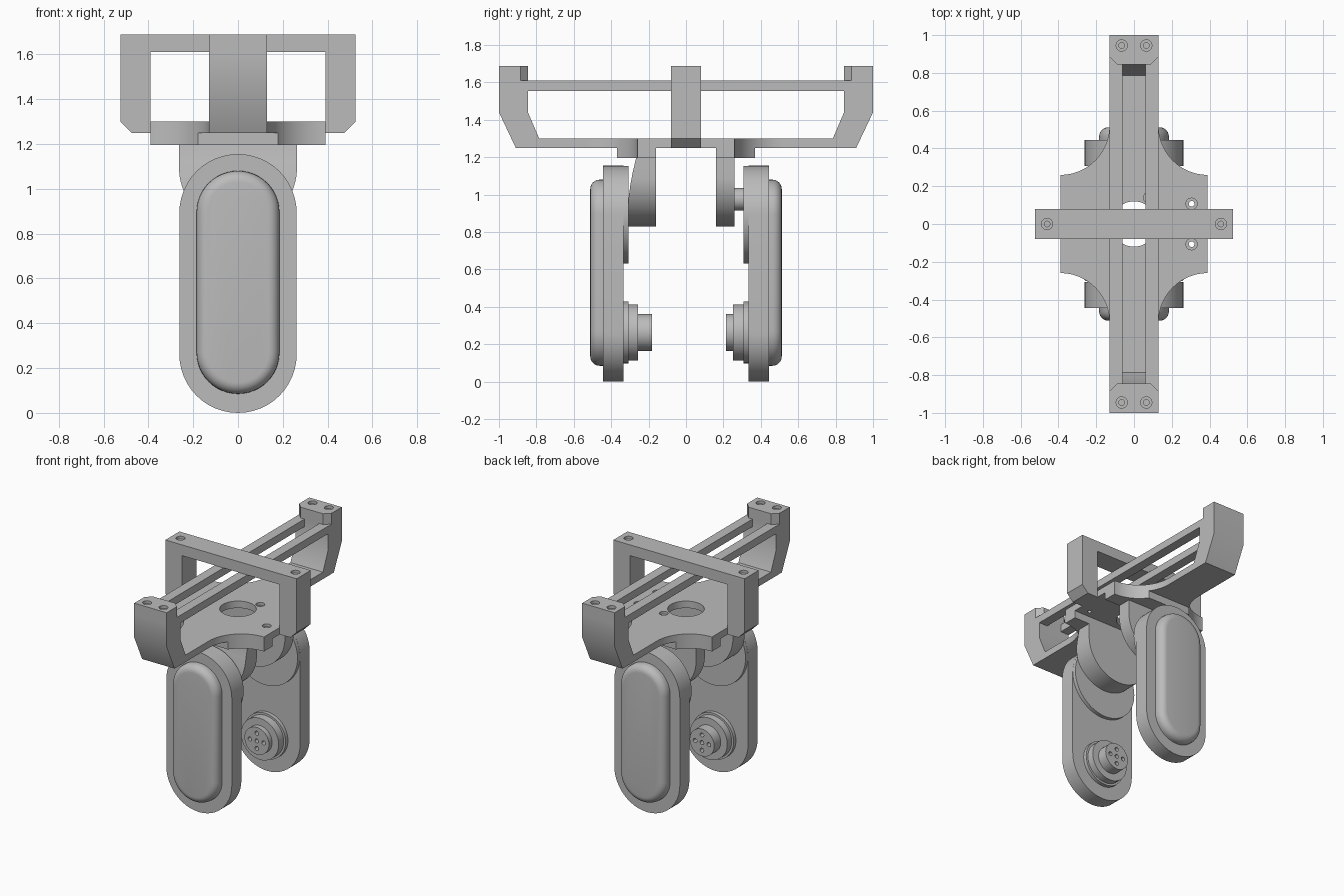
import bpy, bmesh, math
from mathutils import Vector

cube = bpy.data.objects.get("Cube")
if cube:
    bpy.data.objects.remove(cube, do_unlink=True)

grey = bpy.data.materials.new("matte grey")
grey.use_nodes = True
COLOUR = (0.5, 0.5, 0.5, 1)
grey.diffuse_color = COLOUR
grey.node_tree.nodes["Principled BSDF"].inputs["Base Color"].default_value = COLOUR


def prism(name, pts, lo, hi, axis):
    """Extrude a 2D outline from lo to hi along an axis."""
    place = {"x": lambda u, v, w: (w, u, v),
             "y": lambda u, v, w: (u, w, v),
             "z": lambda u, v, w: (u, v, w)}[axis]
    bm = bmesh.new()
    face = bm.faces.new([bm.verts.new(place(u, v, lo)) for u, v in pts])
    ext = bmesh.ops.extrude_face_region(bm, geom=[face])
    step = Vector(place(0, 0, hi - lo))
    bmesh.ops.translate(bm, vec=step, verts=[g for g in ext["geom"] if isinstance(g, bmesh.types.BMVert)])
    bmesh.ops.recalc_face_normals(bm, faces=bm.faces)
    mesh = bpy.data.meshes.new(name)
    bm.to_mesh(mesh)
    bm.free()
    mesh.materials.append(grey)
    ob = bpy.data.objects.new(name, mesh)
    bpy.context.collection.objects.link(ob)
    return ob


def arc(cx, cy, r, start, end, n=24):
    return [(cx + r * math.cos(math.radians(start + (end - start) * i / n)),
             cy + r * math.sin(math.radians(start + (end - start) * i / n))) for i in range(n + 1)]


def circle(cx, cy, r, n=32):
    return arc(cx, cy, r, 0, 360, n)[:-1]


def stadium(r, low, high):
    return arc(0, high - r, r, 0, 180) + arc(0, low + r, r, 180, 360)


def apply_modifiers(ob):
    graph = bpy.context.evaluated_depsgraph_get()
    mesh = bpy.data.meshes.new_from_object(ob.evaluated_get(graph))
    ob.modifiers.clear()
    ob.data = mesh


def boolean(ob, cutters, operation="DIFFERENCE"):
    for cutter in cutters:
        cutter.hide_render = True
        mod = ob.modifiers.new("cut", "BOOLEAN")
        mod.operation, mod.solver, mod.object = operation, "EXACT", cutter
    apply_modifiers(ob)
    for cutter in cutters:
        bpy.data.objects.remove(cutter, do_unlink=True)


def screw_hole(x, y, top, depth):
    """Wide shallow recess with a narrow hole below it."""
    return [prism("cutter", circle(x, y, 0.03, 20), top - 0.02, top + 0.02, "z"),
            prism("cutter", circle(x, y, 0.015, 16), top - depth, top + 0.03, "z")]


# Central plate with scooped corners and a round opening
def plate_outline(limit):
    quarter = [p for p in arc(0.39, 0.52, 0.26, 270, 180) if p[1] < limit]
    quarter.append((0.39 - math.sqrt(max(0, 0.26 ** 2 - (0.52 - limit) ** 2)), limit))
    right_back = quarter
    left_back = [(-x, y) for x, y in reversed(quarter)]
    return right_back + left_back + [(-x, -y) for x, y in right_back + left_back]


plate = prism("base_plate", plate_outline(0.52), 1.25, 1.30, "z")
cutters = [prism("cutter", circle(0, 0, 0.12, 48), 1.2, 1.35, "z")]
for x, y in ((0.305, 0.107), (0.305, -0.107), (0.08, 0.14)):
    cutters += screw_hole(x, y, 1.30, 0.1)
boolean(plate, cutters)

# Thick ribs under the plate
for side, lo, hi in (("front", -0.6, -0.16), ("back", 0.16, 0.6)):
    rib = prism(side + "_plate_rib", plate_outline(0.37), 1.195, 1.25, "z")
    block = prism("cutter", [(-1, lo), (1, lo), (1, hi), (-1, hi)], 1, 1.5, "z")
    boolean(rib, [block], "INTERSECT")

# Crosswise handle frame
half = [(0.39, 1.61), (0.39, 1.25), (0.475, 1.25), (0.525, 1.30), (0.525, 1.688)]
handle = prism("cross_frame", half + [(-x, z) for x, z in reversed(half)], -0.08, 0.08, "y")
boolean(handle, screw_hole(0.46, 0, 1.688, 0.07) + screw_hole(-0.46, 0, 1.688, 0.07))

# Lengthwise rails
for side, x in (("left", 0.06), ("right", -0.13)):
    prism(side + "_rail", [(x, -0.86), (x + 0.07, -0.86), (x + 0.07, 0.86), (x, 0.86)], 1.555, 1.61, "z")

for side, s in (("front", -1), ("back", 1)):
    # Lower arm and end post in one bent profile
    bent = [(0.5, 1.25), (0.91, 1.25), (1, 1.44), (1, 1.61), (0.845, 1.61),
            (0.845, 1.44), (0.785, 1.30), (0.5, 1.30)]
    prism(side + "_arm", [(s * y, z) for y, z in bent], -0.13, 0.13, "x")
    # Screw block on top of the post
    cap = [(0.13, 1), (0.13, 0.885), (0.09, 0.845), (-0.09, 0.845), (-0.13, 0.885), (-0.13, 1)]
    block = prism(side + "_post_cap", [(x, s * y) for x, y in cap], 1.61, 1.688, "z")
    boolean(block, screw_hole(0.065, s * 0.945, 1.688, 0.07) + screw_hole(-0.065, s * 0.945, 1.688, 0.07))

    # Hanger under the plate; the front one swells outwards near its foot
    hanger_outline = arc(0, 1.093, 0.263, 180, 360, 40) + [(0.263, 1.25), (-0.263, 1.25)]
    if s < 0:
        hanger = prism("front_hanger", hanger_outline, -0.4, -0.1, "y")
        swell = [(-0.16, 0.7), (-0.16, 1.3), (-0.265, 1.3), (-0.268, 1.19), (-0.285, 1.12),
                 (-0.298, 1.05), (-0.307, 0.98), (-0.31, 0.92), (-0.31, 0.7)]
        boolean(hanger, [prism("cutter", swell, -0.5, 0.5, "x")], "INTERSECT")
    else:
        prism("back_hanger", hanger_outline, 0.16, 0.26, "y")
        prism("back_pivot_shaft", circle(0, 0.975, 0.06), 0.25, 0.32, "y")

    # Leg plate, pivot disc and stepped hub
    prism(side + "_leg_plate", stadium(0.262, 0, 1.155), s * 0.335, s * 0.445, "y")
    prism(side + "_pivot_disc", circle(0, 0.893, 0.261, 64), s * 0.308, s * 0.34, "y")
    prism(side + "_hub_base", circle(0, 0.263, 0.165, 48), s * 0.308, s * 0.34, "y")
    step, tip = (0.257, 0.182) if s < 0 else (0.25, 0.214)
    prism(side + "_hub_step", circle(0, 0.263, 0.15, 48), s * step, s * 0.32, "y")
    hub = prism(side + "_hub_tip", circle(0, 0.263, 0.098, 40), s * tip, s * 0.28, "y")
    holes = [(0, 0), (0.055, 0), (-0.055, 0), (0, 0.055), (0, -0.055)]
    boolean(hub, [prism("cutter", circle(x, 0.263 + z, 0.015, 16), s * (tip - 0.02), s * (tip + 0.04), "y")
                  for x, z in holes])

    # Rounded outer cover
    cover = prism(side + "_leg_cover", stadium(0.185, 0.085, 1.08), s * 0.44, s * 0.512, "y")
    bm = bmesh.new()
    bm.from_mesh(cover.data)
    rim = [e for e in bm.edges if all(abs(v.co.y) > 0.5 for v in e.verts)]
    bmesh.ops.bevel(bm, geom=rim, offset=0.05, segments=6, profile=0.5, affect="EDGES")
    bm.to_mesh(cover.data)
    bm.free()

# Smooth curved walls, keep hard edges
bpy.ops.object.select_all(action="DESELECT")
for ob in bpy.context.scene.objects:
    if ob.type == "MESH":
        ob.select_set(True)
        bpy.context.view_layer.objects.active = ob
bpy.ops.object.shade_smooth_by_angle(angle=math.radians(30))
